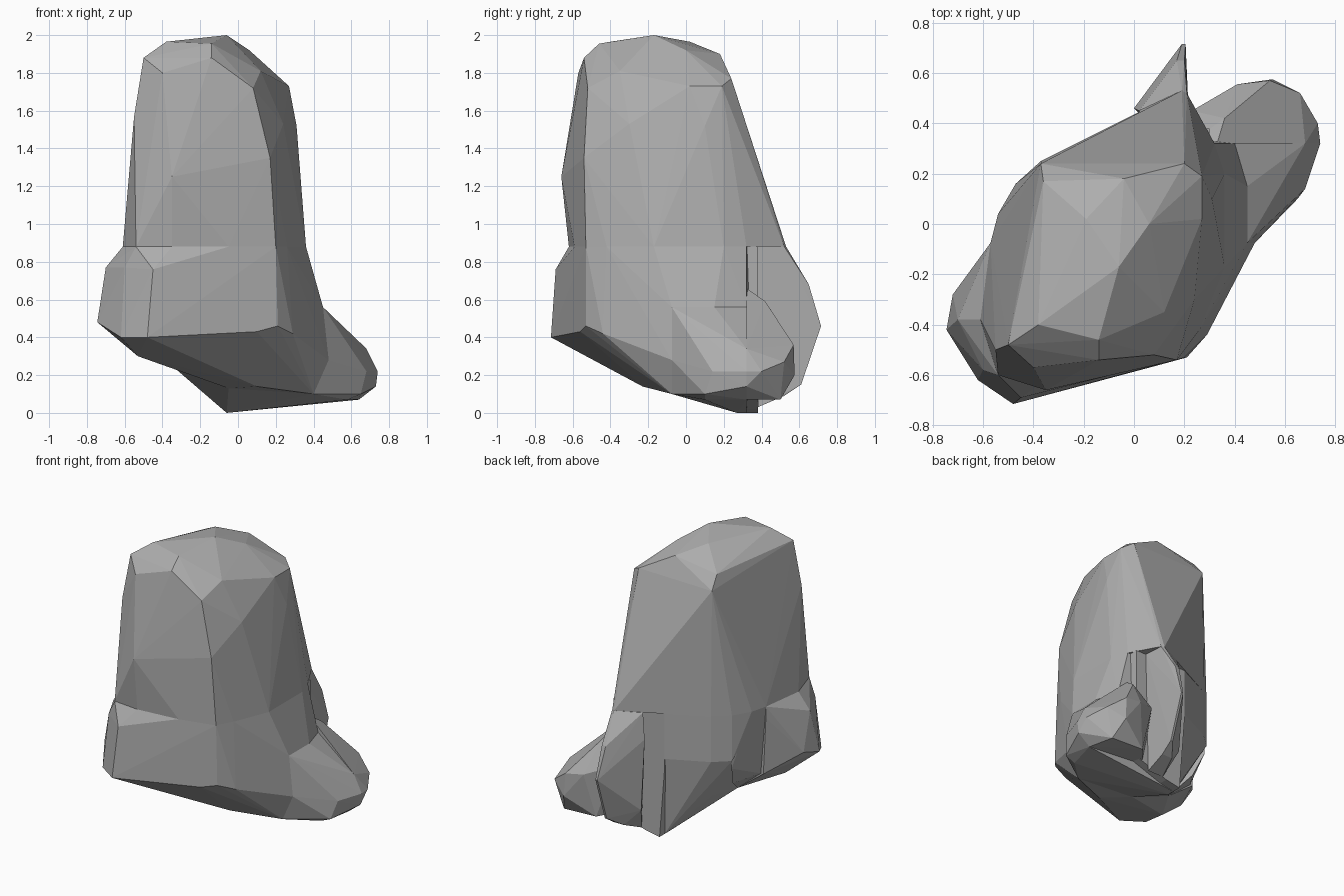
import bpy
import bmesh

cube = bpy.data.objects.get("Cube")
if cube:
    bpy.data.objects.remove(cube, do_unlink=True)

# One plain grey for every block
grey = bpy.data.materials.new("plain_grey")
grey.use_nodes = True
grey_colour = (.42, .42, .42, 1)
grey.diffuse_color = grey_colour
shader = next(n for n in grey.node_tree.nodes if n.type == "BSDF_PRINCIPLED")
shader.inputs["Base Color"].default_value = grey_colour


def ring(height, *outline):
    """Lift a flat outline to one height."""
    return [(x, y, height) for x, y in outline]


def slab(depth, *outline):
    """Stand an x/z outline up at one depth."""
    return [(x, depth, z) for x, z in outline]


def faceted_block(name, *point_groups):
    """Wrap groups of corner points in a flat-shaded convex block."""
    bm = bmesh.new()
    for group in point_groups:
        for corner in group:
            bm.verts.new(corner)
    bmesh.ops.remove_doubles(bm, verts=bm.verts[:], dist=.001)
    result = bmesh.ops.convex_hull(bm, input=bm.verts[:])
    spare = set(result["geom_interior"]) | set(result["geom_unused"])
    spare_verts = [v for v in spare if isinstance(v, bmesh.types.BMVert)]
    bmesh.ops.delete(bm, geom=spare_verts, context="VERTS")
    bmesh.ops.recalc_face_normals(bm, faces=bm.faces[:])
    mesh = bpy.data.meshes.new(name)
    bm.to_mesh(mesh)
    bm.free()
    mesh.materials.append(grey)
    block = bpy.data.objects.new(name, mesh)
    bpy.context.collection.objects.link(block)
    return block


# Horizontal seam, and the upright cuts that divide the lower blocks
seam_height = .88
front_cut = -.075
back_cut = .32
heel_cut = .38
shelf_height = .56

# Seam outline shared by the upper and lower blocks
front_seam = ring(seam_height, (-.57, front_cut), (-.61, -.38), (-.54, -.6), (-.35, -.62),
                  (-.05, -.59), (.2, -.53), (.26, -.42), (.36, -.17), (.36, front_cut))
back_wall = [(-.57, front_cut), (-.54, .04), (-.47, .16), (-.37, .25), (-.1, heel_cut)]
middle_seam = ring(seam_height, *back_wall, (.32, back_cut), (.36, .2), (.36, front_cut))
back_seam = ring(seam_height, (.19, .53), (.21, .52))

# Upper body, tapering to a rounded crown
faceted_block(
    "upper_body", front_seam, middle_seam, back_seam,
    [(-.06, -.17, 2), (-.38, -.4, 1.965), (-.14, -.46, 1.955), (-.19, .02, 1.965),
     (-.5, -.48, 1.88), (-.14, -.54, 1.88), (-.4, -.57, 1.8), (-.55, -.5, 1.57),
     (-.36, .17, 1.85), (-.04, .18, 1.9), (-.37, .24, 1.76), (.2, .24, 1.77),
     (.27, .19, 1.73), (.06, 0, 1.92), (.27, .02, 1.73), (.12, -.35, 1.81),
     (.08, -.52, 1.72), (.24, -.3, 1.53), (.31, .1, 1.52), (-.35, -.66, 1.25),
     (.17, -.54, 1.35)])

# Wide lower front block with its overhanging corner
front_wall = slab(front_cut, (-.57, .8), (-.55, .4), (-.35, .25), (-.05, .13),
                  (.4, .1), (.48, .28), (.45, shelf_height))
faceted_block(
    "lower_front", front_seam, front_wall,
    [(-.7, -.38, .77), (-.6, -.58, .77), (-.45, -.69, .76), (-.72, -.28, .52),
     (-.745, -.42, .48), (-.62, -.62, .4), (-.48, -.715, .4), (-.35, -.67, .4),
     (.1, -.56, .43), (.21, -.53, .46), (.29, -.44, .42), (-.53, -.35, .3),
     (-.27, -.2, .21), (.1, -.23, .14)])

# Middle block under the seam, resting on a shelf flush with the back wall
shelf = ring(shelf_height, *back_wall[2:], (.4, back_cut), (.45, .15), (.45, front_cut))
faceted_block("middle_block", middle_seam, shelf)
faceted_block("side_block", ring(seam_height, *back_wall[:3]),
              slab(front_cut, (-.53, .4), (-.35, .25)),
              [(-.46, .15, .5), (-.42, .08, .36)])

# Foot below the shelf
toe_cut = slab(back_cut, (.4, shelf_height), (.68, .34), (.74, .22), (.73, .14), (.64, .07))
faceted_block("foot_front", shelf, toe_cut,
              slab(front_cut, (-.35, .25), (-.05, .13), (.4, .1), (.48, .28)),
              [(.68, .14, .22), (.65, .1, .1), (.58, .1, .07), (-.3, .13, .26),
               (-.06, back_cut, 0), (-.06, .27, 0)])

# Rounded toe behind the foot
faceted_block("foot_back", toe_cut,
              slab(back_cut, (.33, .66), (.22, .6), (.2, .1)),
              [(.36, .42, .59), (.23, .45, .45), (.41, .555, .38), (.54, .57, .36),
               (.55, .575, .2), (.66, .52, .27), (.73, .4, .22), (.6, .5, .07),
               (.35, .5, .08)])

# Thin heel plate and the fin behind it
plate = [(-.1, seam_height), (.3, seam_height), (.3, .1), (.05, .02), (-.06, 0), (-.1, .5)]
faceted_block("heel_plate", slab(back_cut, *plate), slab(heel_cut, *plate))
faceted_block("heel_fin", back_seam,
              slab(heel_cut, (.08, seam_height), (.22, seam_height), (.2, .03), (.08, .03)),
              [(.02, .45, seam_height), (0, .46, .7), (.02, .47, .2), (.17, .65, .68),
               (.2, .65, .68), (.19, .715, .46), (.205, .715, .46), (.19, .61, .15),
               (.205, .61, .15), (.12, .52, .09), (.2, .52, .09)])
